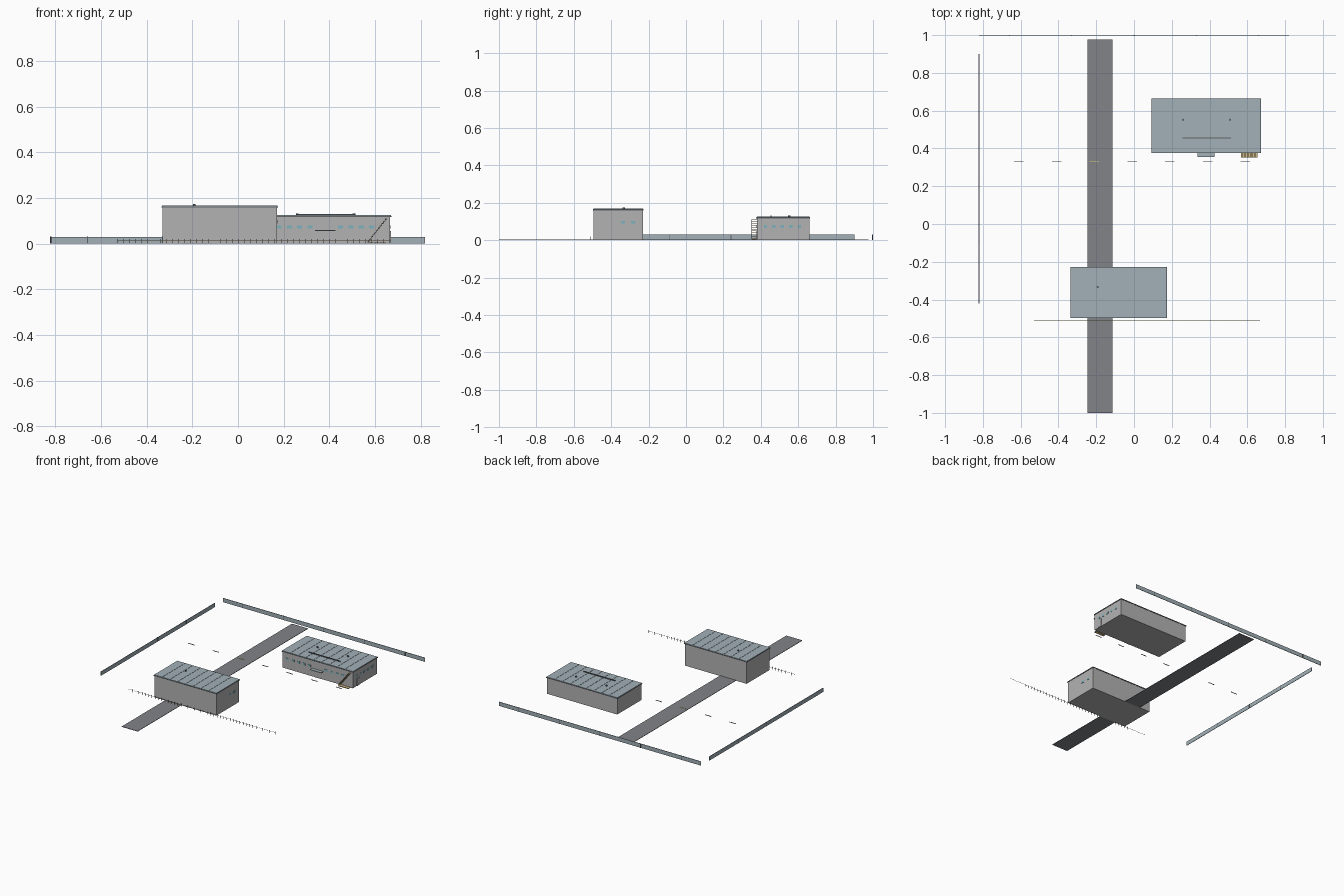
import bpy, bmesh
from mathutils import Matrix, Vector

if "Cube" in bpy.data.objects:
    bpy.data.objects.remove(bpy.data.objects["Cube"])


def mat(name, *rgb):
    m = bpy.data.materials.new(name)
    m.diffuse_color = (*rgb, 1)
    m.use_nodes = True
    m.node_tree.nodes["Principled BSDF"].inputs["Base Color"].default_value = m.diffuse_color
    return m


STEEL = mat("blue_grey_steel", 0.36, 0.44, 0.48)
WALL = mat("wall_grey", 0.45, 0.45, 0.45)
DARK = mat("dark_trim", 0.12, 0.13, 0.14)
GLASS = mat("glass", 0.2, 0.45, 0.52)
ROAD = mat("asphalt", 0.22, 0.23, 0.25)
TAN = mat("tan_timber", 0.65, 0.5, 0.25)
YELLOW = mat("yellow_paint", 0.8, 0.65, 0.15)


def boxes(name, items, m=None):
    """One object from boxes given as (x0, x1, y0, y1, z0, z1)."""
    bm = bmesh.new()
    for x0, x1, y0, y1, z0, z1 in items:
        mx = Matrix.Translation(((x0 + x1) / 2, (y0 + y1) / 2, (z0 + z1) / 2))
        bmesh.ops.create_cube(bm, size=1, matrix=mx @ Matrix.Diagonal((x1 - x0, y1 - y0, z1 - z0, 1)))
    me = bpy.data.meshes.new(name)
    bm.to_mesh(me)
    bm.free()
    ob = bpy.data.objects.new(name, me)
    bpy.context.collection.objects.link(ob)
    if m:
        me.materials.append(m)
    return ob


def vent(name, x, y, z):
    bpy.ops.mesh.primitive_cylinder_add(vertices=12, radius=0.006, depth=0.008, location=(x, y, z + 0.004))
    bpy.context.object.name = name
    bpy.context.object.data.materials.append(DARK)


def building(name, x0, x1, y0, y1, h, seams):
    # walls, overhanging roof slab, dark eaves trim and standing seams
    boxes(name + "_walls", [(x0, x1, y0, y1, 0, h)], WALL)
    o = 0.003
    boxes(name + "_roof", [(x0 - o, x1 + o, y0 - o, y1 + o, h, h + 0.006)], STEEL)
    t = 0.0045
    boxes(name + "_eaves", [(x0 - t, x1 + t, y, y + 0.002, h - 0.002, h + 0.003) for y in (y0 - t, y1 + t - 0.002)]
          + [(x, x + 0.002, y0 - t, y1 + t, h - 0.002, h + 0.003) for x in (x0 - t, x1 + t - 0.002)], DARK)
    step = (x1 - x0) / seams
    boxes(name + "_roof_seams", [(x0 + i * step - 0.001, x0 + i * step + 0.001, y0, y1, h + 0.006, h + 0.0075)
                                 for i in range(1, seams)], STEEL)


# Buildings
building("front_hall", -0.331, 0.17, -0.494, -0.231, 0.161, 8)
building("rear_hall", 0.097, 0.667, 0.38, 0.659, 0.119, 9)

# Windows
boxes("rear_front_windows", [(x - 0.011, x + 0.011, 0.378, 0.381, 0.066, 0.08)
                             for x in (0.135, 0.18, 0.225, 0.27, 0.315, 0.45, 0.495, 0.54, 0.585)], GLASS)
boxes("rear_side_windows", [(0.666, 0.669, y - 0.009, y + 0.009, 0.066, 0.08)
                            for y in (0.425, 0.47, 0.515, 0.56, 0.607)], GLASS)
boxes("front_hall_side_windows", [(0.169, 0.172, y - 0.011, y + 0.011, 0.088, 0.103)
                                  for y in (-0.337, -0.282)], GLASS)

# Doors and entrance canopy
boxes("front_door", [(0.352, 0.408, 0.378, 0.381, 0, 0.052)], WALL)
boxes("side_door", [(0.666, 0.671, 0.425, 0.453, 0, 0.056)], WALL)
boxes("entrance_canopy", [(0.337, 0.427, 0.354, 0.381, 0.056, 0.06)], STEEL)

# Outside stair: floating treads and a thin stringer
n = 11
boxes("stair_treads", [(0.567 + 0.0077 * i, 0.576 + 0.0077 * i, 0.352, 0.379,
                        0.009 + 0.0098 * i, 0.012 + 0.0098 * i) for i in range(n)], TAN)
a, b = Vector((0.57, 0.352, 0.008)), Vector((0.65, 0.352, 0.11))
rail = boxes("stair_stringer", [(-0.001, 0.001, -0.001, 0.001, -(b - a).length / 2, (b - a).length / 2)], DARK)
rail.location = (a + b) / 2
rail.rotation_euler = (b - a).to_track_quat('Z', 'Y').to_euler()
boxes("stair_crates", [(0.567 + 0.028 * i, 0.593 + 0.028 * i, 0.352, 0.376, 0, 0.005) for i in range(3)], TAN)

# Roof fittings
vent("front_roof_vent", -0.192, -0.333, 0.166)
vent("rear_roof_vent_left", 0.26, 0.552, 0.124)
vent("rear_roof_vent_right", 0.508, 0.552, 0.124)
boxes("rear_roof_duct", [(0.257, 0.513, 0.453, 0.457, 0.124, 0.131)], DARK)

# Road and lane dashes
boxes("road", [(-0.245, -0.115, -1.0, 0.976, 0, 0.003)], ROAD)
boxes("yard_dashes", [(x - 0.025, x + 0.025, 0.328, 0.331, 0, 0.004)
                      for x in (-0.61, -0.41, -0.01, 0.19, 0.39, 0.59)], WALL)
boxes("road_dash", [(-0.235, -0.185, 0.328, 0.331, 0.002, 0.0045)], YELLOW)

# Perimeter walls with posts
boxes("back_wall", [(-0.82, 0.82, 0.996, 0.999, 0, 0.03)], STEEL)
boxes("left_wall", [(-0.822, -0.819, -0.42, 0.9, 0, 0.03)], STEEL)
boxes("back_wall_posts", [(x - 0.002, x + 0.002, 0.995, 1.0, 0, 0.031)
                          for x in (-0.66, -0.33, 0, 0.33, 0.66)], DARK)
boxes("left_wall_posts", [(-0.823, -0.818, y - 0.002, y + 0.002, 0, 0.031)
                          for y in (-0.09, 0.24, 0.57)], DARK)

# Low picket rail in front of the front hall
boxes("picket_posts", [(-0.528 + 0.0265 * i, -0.526 + 0.0265 * i, -0.513, -0.511, 0.0, 0.021)
                       for i in range(46)], DARK)
boxes("picket_rail", [(-0.53, 0.668, -0.5125, -0.5115, 0.014, 0.0155)], TAN)
